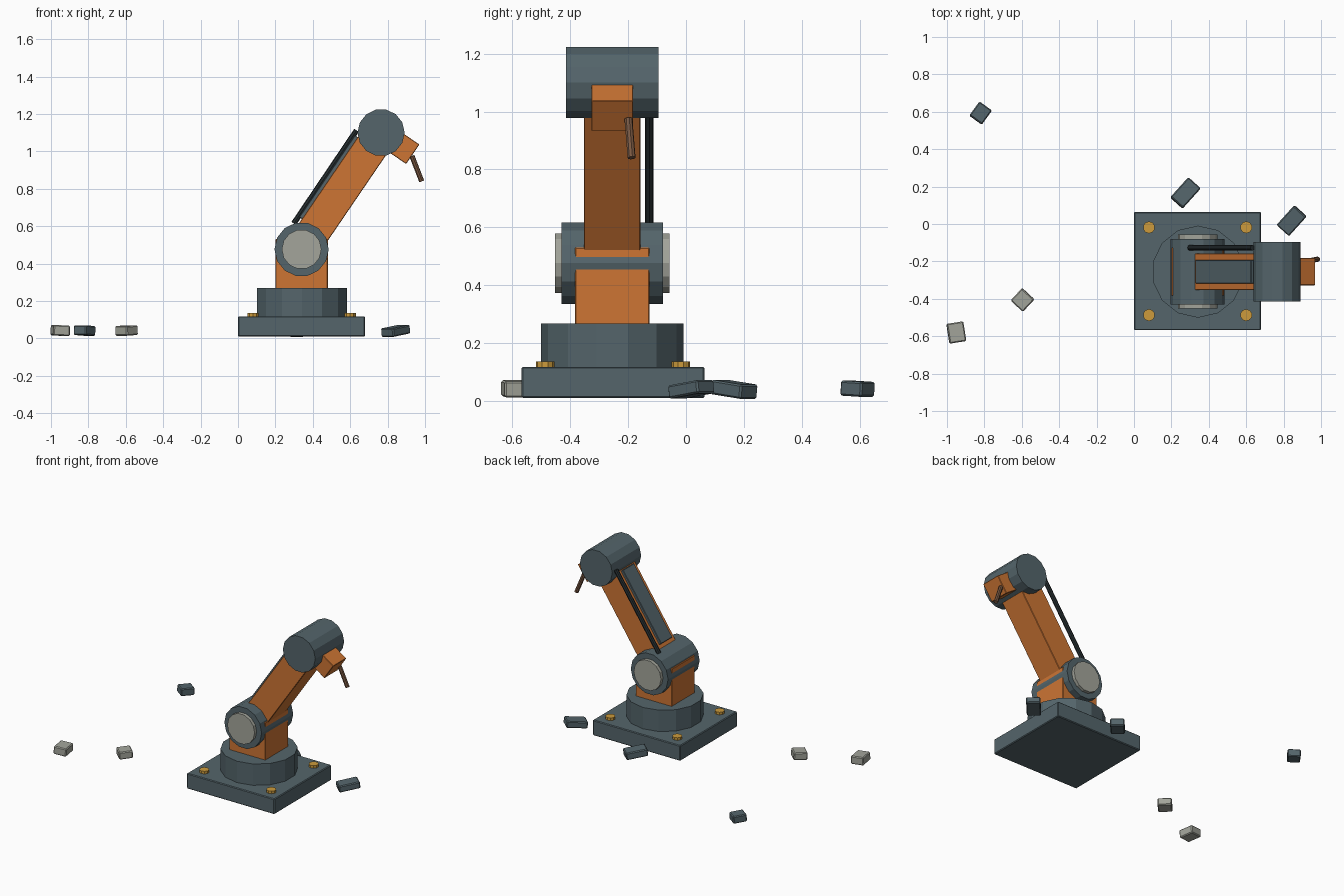
import bpy, bmesh, math
from mathutils import Vector, Matrix

cube = bpy.data.objects.get("Cube")
if cube:
    bpy.data.objects.remove(cube, do_unlink=True)


def material(name, rgb):
    m = bpy.data.materials.new(name)
    m.use_nodes = True
    m.diffuse_color = (*rgb, 1)
    m.node_tree.nodes["Principled BSDF"].inputs["Base Color"].default_value = (*rgb, 1)
    return m


SLATE = material("slate_metal", (0.089, 0.130, 0.147))
ORANGE = material("orange_paint", (0.61, 0.178, 0.034))
STONE = material("pale_stone", (0.367, 0.376, 0.328))
BRASS = material("brass", (0.61, 0.33, 0.045))
RUBBER = material("dark_rubber", (0.019, 0.027, 0.030))
RUST = material("rusty_brown", (0.20, 0.10, 0.055))


def finish(name, bm, matrix, mat, bevel=0):
    mesh = bpy.data.meshes.new(name)
    bm.to_mesh(mesh)
    bm.free()
    mesh.materials.append(mat)
    ob = bpy.data.objects.new(name, mesh)
    ob.matrix_world = matrix
    bpy.context.collection.objects.link(ob)
    if bevel:
        mod = ob.modifiers.new("soft_edges", 'BEVEL')
        mod.width = bevel
        mod.segments = 1
    return ob


def box(name, centre, size, mat, rot=Matrix(), bevel=0.003):
    bm = bmesh.new()
    bmesh.ops.create_cube(bm, size=1)
    bmesh.ops.scale(bm, vec=size, verts=bm.verts)
    return finish(name, bm, Matrix.Translation(centre) @ rot, mat, bevel)


def cylinder(name, start, end, radius, sides, mat, spin=0.0, bevel=0):
    start, end = Vector(start), Vector(end)
    axis = end - start
    bm = bmesh.new()
    bmesh.ops.create_cone(bm, cap_ends=True, segments=sides, radius1=radius,
                          radius2=radius, depth=axis.length)
    rot = axis.to_track_quat('Z', 'Y').to_matrix().to_4x4() @ Matrix.Rotation(spin, 4, 'Z')
    return finish(name, bm, Matrix.Translation((start + end) / 2) @ rot, mat, bevel)


MID_Y = -0.255
SIDES = 14
HALF = math.pi / SIDES
shoulder = Vector((0.34, MID_Y, 0.476))
head = Vector((0.765, MID_Y, 1.10))
arm = head - shoulder
tilt = Matrix.Rotation(math.atan2(arm.x, arm.z), 4, 'Y')
up = arm.normalized()
out = (tilt @ Vector((1, 0, 0))).normalized()


def cross_drum(name, centre, radius, length, mat):
    half = Vector((0, length / 2, 0))
    return cylinder(name, centre - half, centre + half, radius, SIDES, mat, HALF)


# Base plate, turntable and corner bolts
box("base_plate", (0.34, -0.252, 0.064), (0.68, 0.632, 0.108), SLATE, bevel=0.005)
cylinder("turntable", (0.342, MID_Y, 0.11), (0.342, MID_Y, 0.268), 0.246, SIDES, SLATE)
for x in (0.08, 0.60):
    for y in (-0.487, -0.018):
        cylinder("base_bolt", (x, y, 0.11), (x, y, 0.136), 0.032, 10, BRASS)

# Shoulder column with its drum and end caps
box("shoulder_column", (0.34, MID_Y, 0.395), (0.28, 0.257, 0.27), ORANGE)
cross_drum("shoulder_drum", shoulder, 0.145, 0.35, SLATE)
cross_drum("shoulder_caps", shoulder, 0.106, 0.396, STONE)

# Arm, its cover plate and the cable beside it
box("arm", (shoulder + head) / 2, (0.18, 0.196, arm.length), ORANGE, tilt)
box("arm_cover", shoulder + up * 0.40 - out * 0.095, (0.026, 0.125, 0.53), SLATE, tilt)
cylinder("cable", (0.298, -0.127, 0.614), (0.634, -0.127, 1.112), 0.015, 8, RUBBER)

# Head drum, wrist and broken tool stub
cross_drum("head_drum", head, 0.126, 0.32, SLATE)
box("wrist", head + out * 0.11, (0.19, 0.145, 0.126), ORANGE, tilt)
cylinder("tool_stub", (0.930, -0.199, 0.975), (0.982, -0.188, 0.84), 0.014, 8, RUST)

# Rubble: position, size, heading and pitch in degrees
rubble = [
    ((-0.82, 0.593, 0.042), (0.092, 0.083, 0.052), 54, 3, SLATE),
    ((-0.596, -0.406, 0.042), (0.09, 0.09, 0.052), 47, -3, STONE),
    ((-0.95, -0.58, 0.042), (0.09, 0.107, 0.056), 9, 3, STONE),
    ((0.275, 0.166, 0.040), (0.143, 0.09, 0.05), 48, 7, SLATE),
    ((0.843, 0.018, 0.040), (0.14, 0.09, 0.046), 48, -8, SLATE),
]
for centre, size, heading, pitch, mat in rubble:
    rot = (Matrix.Rotation(math.radians(heading), 4, 'Z')
           @ Matrix.Rotation(math.radians(pitch), 4, 'Y'))
    box("rubble_block", centre, size, mat, rot, 0.006)
